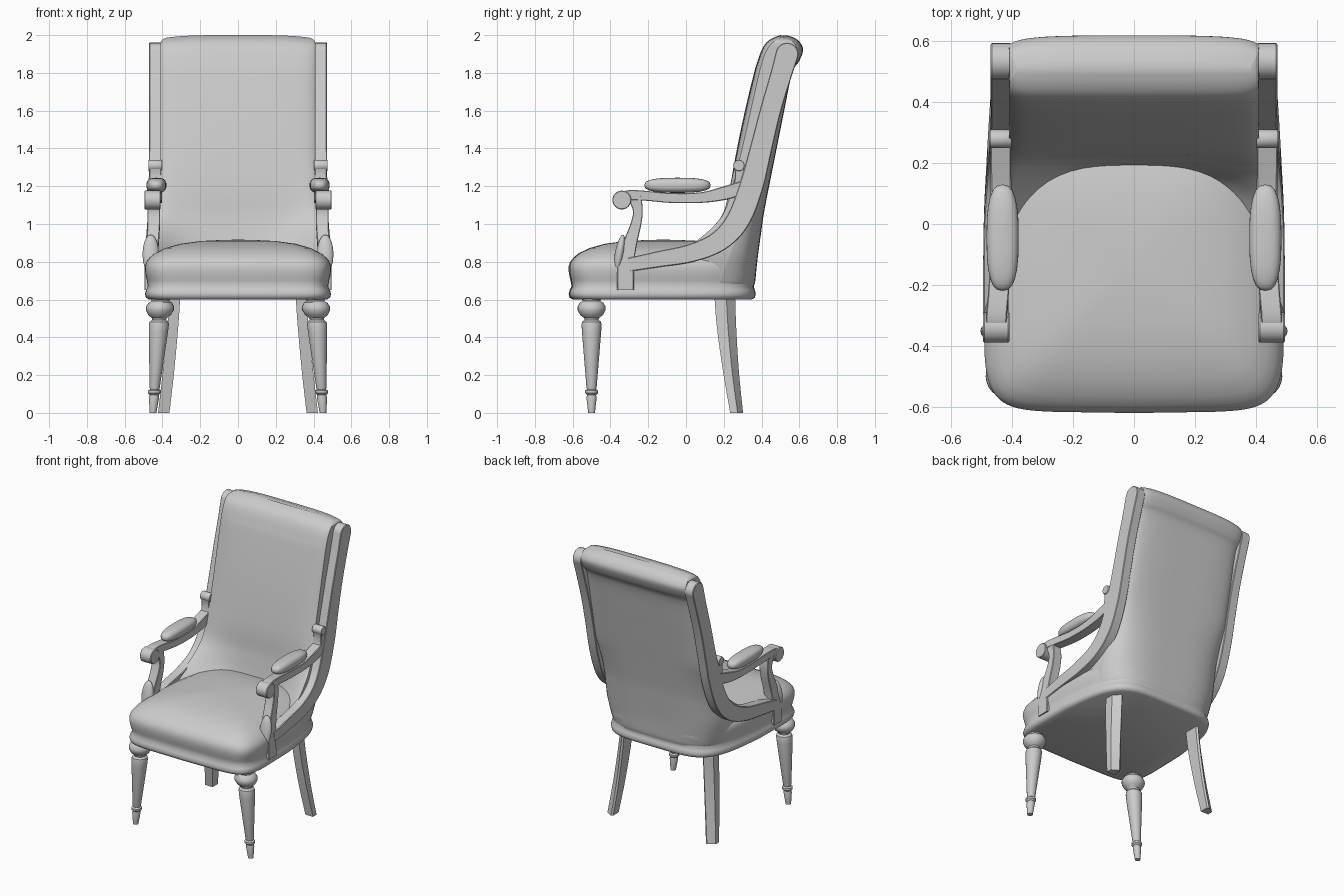
import bpy, bmesh, math
from mathutils import Vector, Matrix

cube = bpy.data.objects.get("Cube")
if cube:
    bpy.data.objects.remove(cube)

GREY = (0.6, 0.6, 0.6, 1)
mat = bpy.data.materials.new("plain_grey")
mat.use_nodes = True
mat.diffuse_color = GREY
mat.node_tree.nodes["Principled BSDF"].inputs["Base Color"].default_value = GREY


def finish(name, bm, mirror=True, angle=35):
    bmesh.ops.recalc_face_normals(bm, faces=bm.faces)
    me = bpy.data.meshes.new(name)
    bm.to_mesh(me)
    bm.free()
    me.materials.append(mat)
    me.shade_smooth()
    me.set_sharp_from_angle(angle=math.radians(angle))
    ob = bpy.data.objects.new(name, me)
    bpy.context.collection.objects.link(ob)
    if mirror:
        ob.modifiers.new("Mirror", 'MIRROR').use_mirror_merge = False


def loft(rings, bm=None):
    """Skin closed rings of points and cap both ends."""
    bm = bm or bmesh.new()
    rows = [[bm.verts.new(p) for p in r] for r in rings]
    n = len(rows[0])
    for a, b in zip(rows, rows[1:]):
        for i in range(n):
            j = (i + 1) % n
            bm.faces.new((a[i], a[j], b[j], b[i]))
    bm.faces.new(rows[0])
    bm.faces.new(rows[-1])
    return bm


def spline(pts, steps=6):
    """Smooth curve through points of any dimension."""
    p = [Vector(q) for q in pts]
    p = [p[0] * 2 - p[1]] + p + [p[-1] * 2 - p[-2]]
    out = []
    for a, b, c, d in zip(p, p[1:], p[2:], p[3:]):
        for k in range(steps):
            t = k / steps
            out.append(b + (c - a) * t / 2 + (a * 2 - b * 5 + c * 4 - d) * t * t / 2
                       + (b * 3 - a - c * 3 + d) * t ** 3 / 2)
    return out + [p[-2]]


def band(pts, half_x, bevel=0.12):
    """Bar swept in the side plane; points are (x, y, z, half width)."""
    s = spline(pts)
    rings = []
    for i, q in enumerate(s):
        d = s[min(i + 1, len(s) - 1)] - s[max(i - 1, 0)]
        n = Vector((0, -d[2], d[1])).normalized()
        c, w = Vector(q[:3]), q[3]
        e = bevel * min(w, half_x)
        h, g, v = half_x, half_x - e, w - e
        outline = [(-g, -w), (g, -w), (h, -v), (h, v), (g, w), (-g, w), (-h, v), (-h, -v)]
        rings.append([c + Vector((dx, 0, 0)) + n * dn for dx, dn in outline])
    return loft(rings)


def disc(bm, x, y, z, r, half):
    """Scroll end lying across the chair."""
    prof = [(-half, r * .93), (-half + .004, r), (half - .004, r), (half, r * .93)]
    loft([[(x + dx, y + rr * math.cos(a), z + rr * math.sin(a))
           for a in (math.tau * k / 24 for k in range(24))] for dx, rr in prof], bm)


def blob(name, loc, size, tilt=0, square=1.0):
    bm = bmesh.new()
    bmesh.ops.create_uvsphere(bm, u_segments=24, v_segments=16, radius=1)
    rot = Matrix.Rotation(tilt, 4, 'X')
    for v in bm.verts:
        q = [math.copysign(abs(c) ** square, c) * s for c, s in zip(v.co, size)]
        v.co = rot @ Vector(q) + Vector(loc)
    finish(name, bm, angle=60)


# Seat: rounded outline narrowing to the rear, domed on top
def seat_ring(scale, z, n=96):
    ring = []
    for k in range(n):
        a = math.tau * k / n
        c, s = math.cos(a), math.sin(a)
        e = .22 if s < 0 else .42
        x, y = math.copysign(abs(c) ** e, c), math.copysign(abs(s) ** e, s)
        yy = -.12 + .49 * y
        half = .495 - .075 * max(0, (yy + .2) / .57) ** 1.3
        half -= .02 * max(0, (-yy - .4) / .21) ** 2
        ring.append((half * x * scale, -.12 + (.492 * y - .012 * (1 - x * x) * (y < 0)) * scale, z))
    return ring


SEAT = [(.95, .6), (.985, .61), (.995, .63), (.985, .65), (.965, .67), (.975, .7), (.985, .72), (.995, .75),
        (.995, .775), (.98, .8), (.945, .822), (.89, .845), (.78, .872), (.62, .895), (.4, .91),
        (.15, .916), (.02, .917)]
finish("seat_cushion", loft([seat_ring(s, z) for s, z in SEAT]), False, 50)

# Upholstered back: z, front y, front y at the sides, rear y, half width
BACK = [(.64, .15, -.1, .367, .425), (.67, .15, -.14, .36, .42), (.70, .15, -.15, .367, .43),
        (.78, .16, -.16, .375, .442), (.84, .18, -.1, .382, .445), (.9, .195, .02, .39, .44),
        (.97, .208, .11, .40, .43), (1.06, .222, .185, .413, .42), (1.2, .235, .23, .44, .412),
        (1.4, .27, .28, .48, .41), (1.6, .312, .325, .52, .41), (1.8, .36, .37, .562, .41),
        (1.86, .378, .385, .598, .41), (1.92, .4, .405, .62, .41), (1.96, .425, .43, .605, .41),
        (1.985, .46, .465, .575, .405), (2.0, .5, .5, .53, .385)]


def back_ring(row, n=32):
    z, front, side, rear, w = row
    us = [math.sin(math.pi * (k / n - .5)) for k in range(n + 1)]
    low = min(1, max(0, (1.3 - z) / .6))
    top = max(0, z - 1.8) / .2
    ends = .25 * (min(rear - front, .2))

    def pt(u, y):
        return (u * w, y, z - .015 * top * u ** 4)
    f = [pt(u, front + (side - front) * abs(u) ** 3 + ends * .35 * u ** 16) for u in us]
    b = [pt(u, rear - (.025 + .1 * low - .013 * top) * u ** 4 - ends * (.25 + low) * u ** 16)
         for u in reversed(us)]
    return f + b


finish("back_cushion", loft([back_ring(r) for r in spline(BACK, 4)]), False, 50)

# Side rails: scroll at the top, sweeping forward along the seat
rail = band([(.438, .535, 1.9, .06), (.438, .5, 1.78, .056), (.438, .447, 1.6, .055),
             (.438, .397, 1.4, .058), (.44, .346, 1.2, .063), (.445, .275, 1.02, .062),
             (.452, .175, .91, .055), (.46, .03, .847, .048), (.463, -.15, .813, .042),
             (.463, -.3, .785, .036)], .033)
disc(rail, .438, .535, 1.9, .06, .033)
finish("side_rails", rail)

# Small scroll where the arm meets the rail
knob = band([(.438, .28, 1.31, .026), (.438, .285, 1.26, .025), (.438, .28, 1.2, .03),
             (.438, .25, 1.16, .03)], .03)
disc(knob, .438, .28, 1.31, .03, .036)
finish("rail_scrolls", knob)

# Arms and their curved posts
arm = band([(.438, .32, 1.2, .034), (.438, .21, 1.165, .036), (.437, .08, 1.14, .028),
            (.437, -.08, 1.138, .026), (.445, -.22, 1.15, .026), (.452, -.3, 1.152, .027),
            (.453, -.345, 1.13, .035)], .034)
disc(arm, .453, -.34, 1.127, .05, .043)
finish("arms", arm)
finish("arm_posts", band([(.448, -.27, 1.14, .035), (.446, -.255, 1.07, .026),
                          (.446, -.265, 1.0, .028), (.452, -.295, .9, .036),
                          (.46, -.318, .8, .044), (.462, -.32, .72, .044),
                          (.463, -.32, .65, .044)], .033))
blob("post_leaves", (.462, -.352, .84), (.043, .025, .105), -.18)
blob("arm_pads", (.432, -.045, 1.205), (.053, .175, .04), 0, .75)

# Turned front legs, leaning slightly outward: radius, height
TURNED = [(.05, .62), (.05, .6), (.046, .592), (.062, .584), (.074, .562), (.074, .544),
          (.06, .518), (.04, .503), (.037, .493), (.05, .482), (.053, .468), (.051, .43),
          (.027, .135), (.024, .125), (.034, .118), (.034, .105), (.024, .095), (.027, .08),
          (.02, .02), (.018, 0)]
rings = []
for r, z in TURNED:
    cx = .41 + .04 * (1 - z / .6)
    rings.append([(cx + r * math.cos(a), -.5 + r * math.sin(a), z)
                  for a in (math.tau * k / 24 for k in range(24))])
finish("front_legs", loft(rings))

# Curved rear legs with the outer rear corner cut away: x, y, z, half width, half depth
REAR = [(.333, .205, .62, .028, .055), (.346, .215, .45, .029, .051),
        (.368, .238, .22, .03, .042), (.393, .268, 0, .03, .034)]
finish("rear_legs", loft([[(x + dx, y - dy, z), (x + dx, y + .15 * dy, z),
                           (x - .6 * dx, y + dy, z), (x - dx, y + .8 * dy, z), (x - dx, y - dy, z)]
                          for x, y, z, dx, dy in spline(REAR)]), angle=25)
